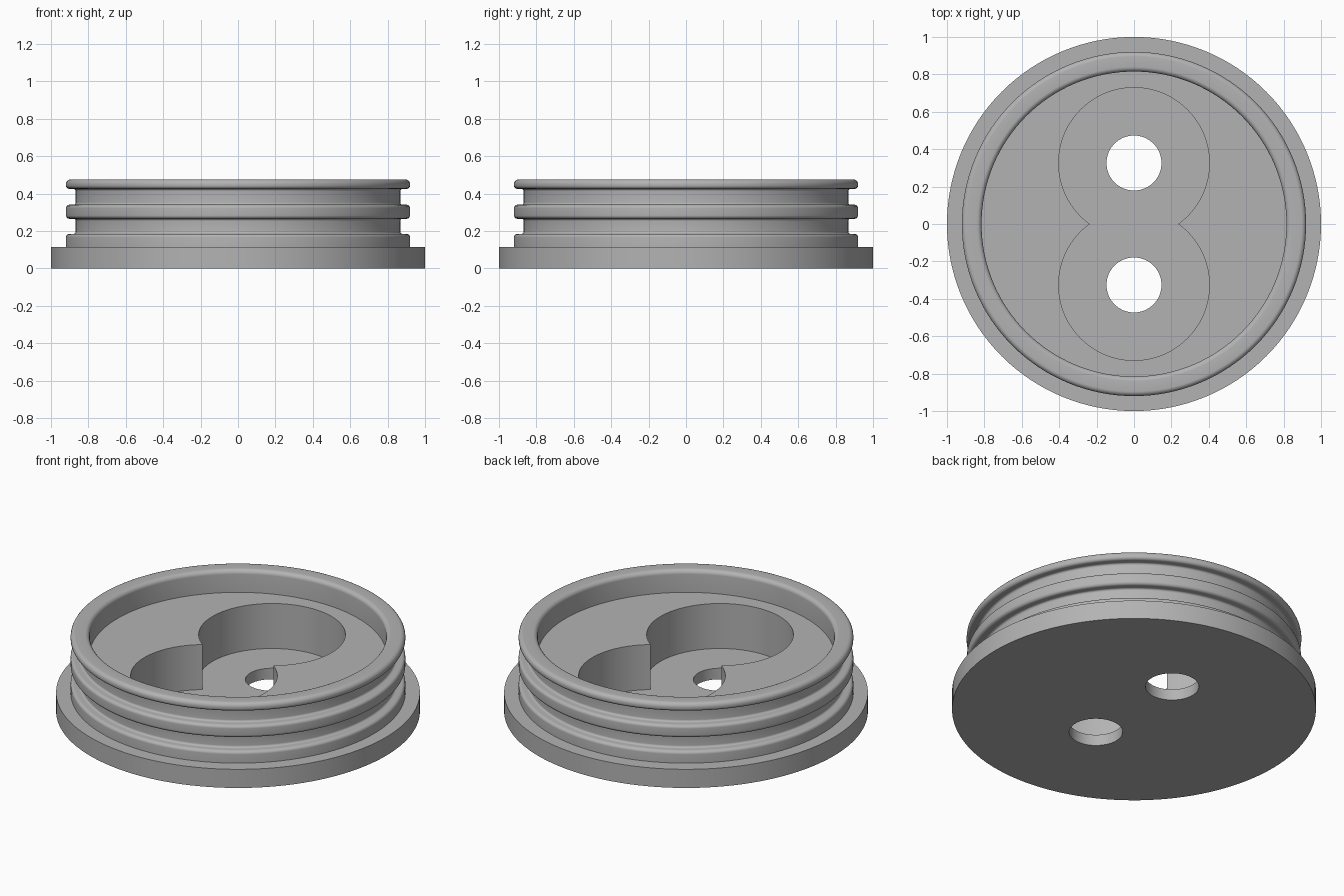
import bpy, bmesh
from math import sin, cos, pi, tan, atan2
from mathutils import Vector

cube = bpy.data.objects.get("Cube")
if cube:
    bpy.data.objects.remove(cube)

SEGMENTS = 128
FLOOR_Z, POCKET_Z = 0.34, 0.067
POCKET_R, HOLE_R, OFFSET = 0.403, 0.147, 0.326

grey = bpy.data.materials.new("grey plastic")
grey.use_nodes = True
colour = (0.45, 0.45, 0.45, 1)
grey.diffuse_color = colour
grey.node_tree.nodes["Principled BSDF"].inputs["Base Color"].default_value = colour


def make_object(name, bm):
    bmesh.ops.recalc_face_normals(bm, faces=bm.faces[:])
    mesh = bpy.data.meshes.new(name)
    bm.to_mesh(mesh)
    bm.free()
    mesh.materials.append(grey)
    obj = bpy.data.objects.new(name, mesh)
    bpy.context.collection.objects.link(obj)
    return obj


def rounded(corners, steps=5):
    """Turn (radius, height, fillet) corners into a profile with rounded corners."""
    out = []
    for i, (r, z, fillet) in enumerate(corners):
        p = Vector((r, z))
        if not fillet:
            out.append(p)
            continue
        a = (Vector(corners[i - 1][:2]) - p).normalized()
        b = (Vector(corners[i + 1][:2]) - p).normalized()
        half = a.angle(b) / 2
        centre = p + (a + b).normalized() * (fillet / sin(half))
        start = p + a * (fillet / tan(half)) - centre
        end = p + b * (fillet / tan(half)) - centre
        for k in range(steps + 1):
            spoke = start.lerp(end, k / steps).normalized()
            out.append(centre + spoke * fillet)
    return out


def prism(name, outline, bottom, top):
    """Closed upright solid with the given outline."""
    bm = bmesh.new()
    low = [bm.verts.new((x, y, bottom)) for x, y in outline]
    high = [bm.verts.new((x, y, top)) for x, y in outline]
    bridge(bm, low, high)
    bm.faces.new(low)
    bm.faces.new(high)
    return make_object(name, bm)


def bridge(bm, low, high):
    for i in range(len(low)):
        bm.faces.new((low[i - 1], low[i], high[i], high[i - 1]))


def lathe(name, profile):
    """Revolve an open profile about z and cap both ends."""
    bm = bmesh.new()
    rings = [[bm.verts.new((x, y, p.y)) for x, y in arc(p.x, 0, 0, 2 * pi, SEGMENTS)]
             for p in profile]
    for low, high in zip(rings, rings[1:]):
        bridge(bm, low, high)
    bm.faces.new(rings[0])
    bm.faces.new(rings[-1])
    return make_object(name, bm)


def arc(radius, cy, start, end, count):
    angles = [start + (end - start) * k / count for k in range(count)]
    return [(radius * cos(t), cy + radius * sin(t)) for t in angles]


# Cap body: flange, ribbed wall, rounded rim and recessed floor
RIB, GROOVE, INNER = 0.92, 0.868, 0.815
corners = [(1, 0, 0), (1, 0.113, 0), (RIB, 0.113, 0)]
for rib_top, groove_top in ((0.184, 0.265), (0.34, 0.425)):
    corners += [(RIB, rib_top, 0.018), (GROOVE, rib_top, 0.012),
                (GROOVE, groove_top, 0.012), (RIB, groove_top, 0.018)]
corners += [(RIB, 0.475, 0.025), (INNER, 0.475, 0.025), (INNER, FLOOR_Z, 0)]
cap = lathe("cap_body", rounded(corners))

# Figure-eight pocket made of two overlapping circles
cusp = atan2(-OFFSET, (POCKET_R ** 2 - OFFSET ** 2) ** 0.5)
upper = arc(POCKET_R, OFFSET, cusp, pi - cusp, 96)
lower = [(-x, -y) for x, y in upper]
cutters = [prism("pocket_cutter", upper + lower, POCKET_Z, 0.7)]

# Two through holes
for side, name in ((-1, "front_hole_cutter"), (1, "back_hole_cutter")):
    cutters.append(prism(name, arc(HOLE_R, side * OFFSET, 0, 2 * pi, 64), -0.2, 0.2))

bpy.ops.object.select_all(action="DESELECT")
bpy.context.view_layer.objects.active = cap
cap.select_set(True)
for cutter in cutters:
    mod = cap.modifiers.new(cutter.name, "BOOLEAN")
    mod.operation = "DIFFERENCE"
    mod.solver = "EXACT"
    mod.object = cutter
    bpy.ops.object.modifier_apply(modifier=mod.name)
    bpy.data.objects.remove(cutter)

# Smooth round surfaces, crisp edges
bpy.ops.object.shade_smooth_by_angle(angle=pi / 6)
